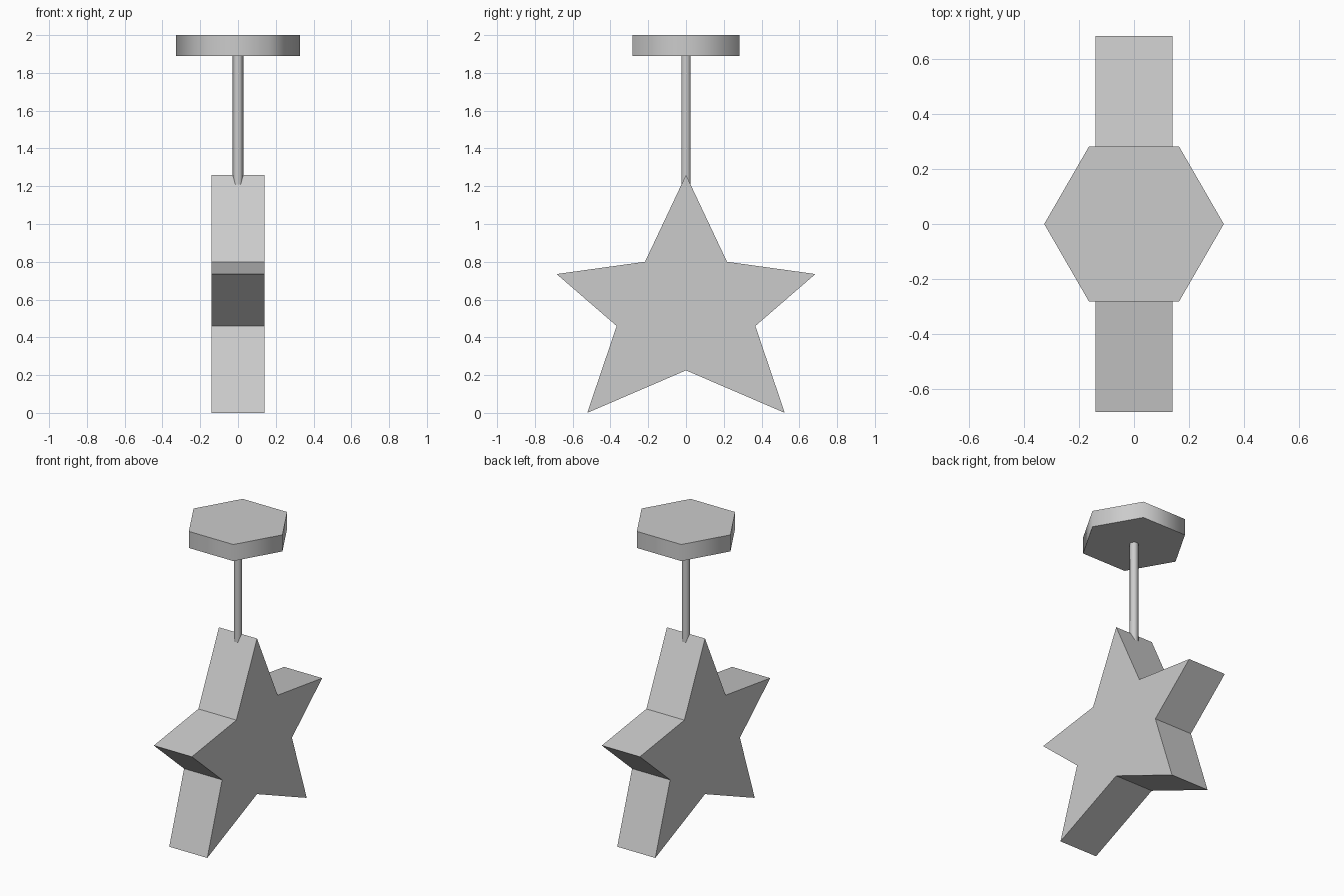
import bpy
import bmesh
import math

cube = bpy.data.objects.get("Cube")
if cube:
    bpy.data.objects.remove(cube, do_unlink=True)

# Single grey finish
grey = bpy.data.materials.new("plain_grey")
grey.use_nodes = True
COLOUR = (0.6, 0.6, 0.6, 1)
grey.diffuse_color = COLOUR
grey.node_tree.nodes["Principled BSDF"].inputs["Base Color"].default_value = COLOUR


def hex_prism(name, radius, bottom, top):
    """Six-sided upright prism with soft sides and crisp caps."""
    bpy.ops.mesh.primitive_cylinder_add(
        vertices=6, radius=radius, depth=top - bottom,
        location=(0, 0, (bottom + top) / 2), rotation=(0, 0, math.radians(30)))
    obj = bpy.context.object
    obj.name = name
    obj.data.materials.append(grey)
    bpy.ops.object.transform_apply(location=False, rotation=True, scale=False)
    bpy.ops.object.shade_smooth_by_angle(angle=math.radians(65))
    return obj


def extruded_profile(name, half_profile, thickness):
    """Mirror a (y, z) half outline across y = 0 and extrude it along x."""
    mirrored = [(-y, z) for y, z in reversed(half_profile) if y > 0]
    bm = bmesh.new()
    face = bm.faces.new([bm.verts.new((-thickness / 2, y, z))
                         for y, z in half_profile + mirrored])
    extruded = bmesh.ops.extrude_face_region(bm, geom=[face])
    moved = [v for v in extruded["geom"] if isinstance(v, bmesh.types.BMVert)]
    bmesh.ops.translate(bm, verts=moved, vec=(thickness, 0, 0))
    bmesh.ops.recalc_face_normals(bm, faces=bm.faces)
    mesh = bpy.data.meshes.new(name)
    bm.to_mesh(mesh)
    bm.free()
    mesh.materials.append(grey)
    obj = bpy.data.objects.new(name, mesh)
    bpy.context.collection.objects.link(obj)
    return obj


# Ceiling plate and hanging rod
hex_prism("ceiling_plate", 0.327, 1.89, 2.0)
hex_prism("hanging_rod", 0.028, 1.18, 1.89)

# Star pendant, from top tip round to the bottom notch
extruded_profile("star_pendant", [
    (0, 1.26), (0.217, 0.80), (0.685, 0.735),
    (0.367, 0.46), (0.523, 0), (0, 0.225)], 0.28)
